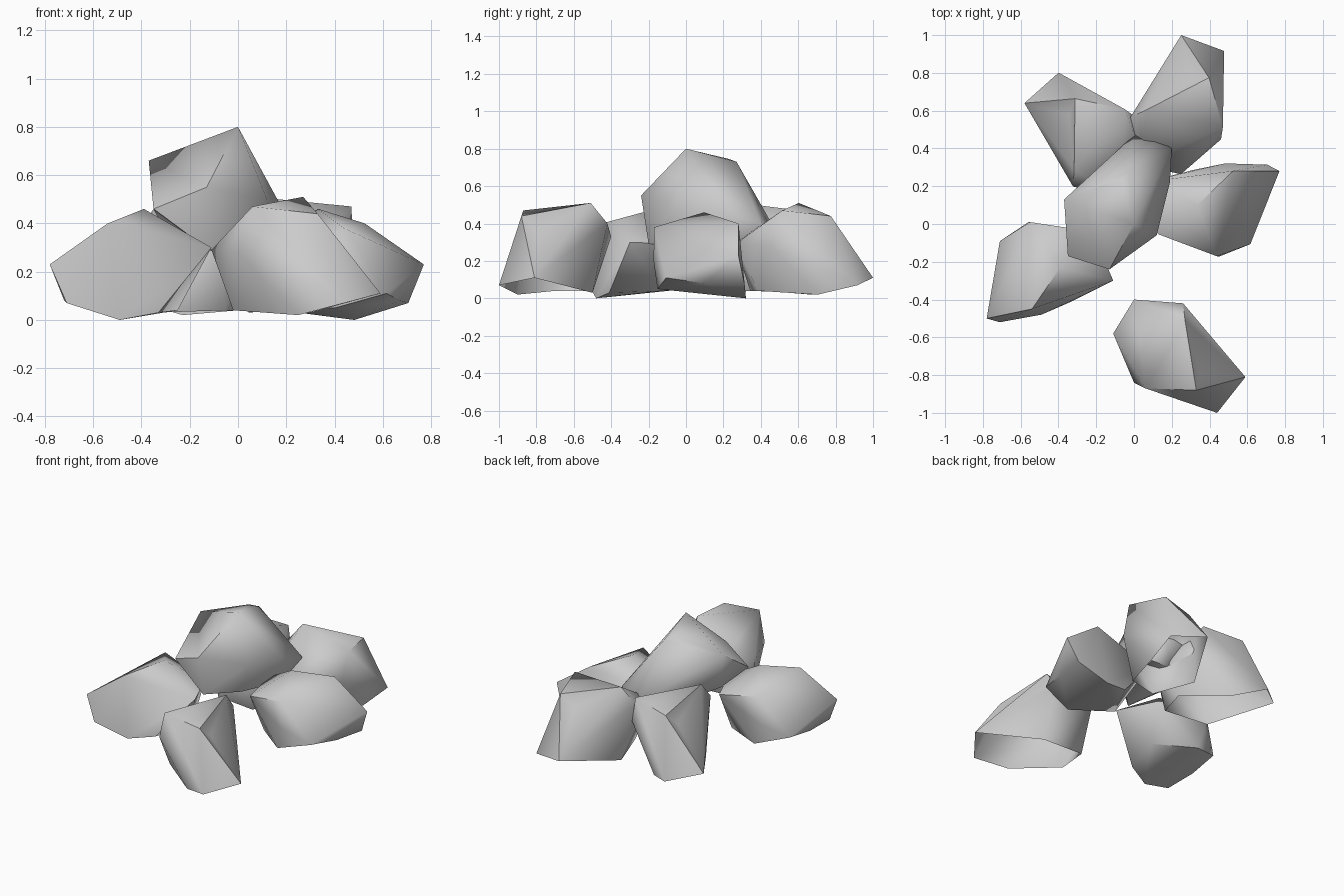
import bpy, bmesh, math
from mathutils import Matrix, Vector

if "Cube" in bpy.data.objects:
    bpy.data.objects.remove(bpy.data.objects["Cube"])

stone = bpy.data.materials.new("stone_grey")
stone.diffuse_color = (0.6, 0.6, 0.6, 1)
stone.use_nodes = True
stone.node_tree.nodes["Principled BSDF"].inputs["Base Color"].default_value = stone.diffuse_color


def rock_mesh(name, points, sharp, open_base=False, dent=None):
    """Chiselled boulder: convex hull around a few corner points."""
    bm = bmesh.new()
    for p in points:
        bm.verts.new(p)
    bmesh.ops.convex_hull(bm, input=bm.verts)
    loose = [v for v in bm.verts if not v.link_faces]
    bmesh.ops.delete(bm, geom=loose, context='VERTS')
    bmesh.ops.recalc_face_normals(bm, faces=bm.faces)
    bm.normal_update()
    if dent:  # push a chipped hollow into the nearest face
        spot = Vector(dent)
        near = min(bm.faces, key=lambda f: (f.calc_center_median() - spot).length)
        poked = bmesh.ops.poke(bm, faces=[near])
        poked["verts"][0].co = spot
        bm.normal_update()
    if open_base:  # hollow shell: drop the underside
        base = [f for f in bm.faces if f.normal.z < -0.7]
        bmesh.ops.delete(bm, geom=base, context='FACES')
    mesh = bpy.data.meshes.new(name)
    bm.to_mesh(mesh)
    bm.free()
    mesh.materials.append(stone)
    mesh.shade_smooth()
    mesh.set_sharp_from_angle(angle=math.radians(sharp))
    return mesh


def place(name, mesh, pivot=(0, 0), target=(0, 0), turn=0):
    """Turn the boulder about its pivot corner and move that corner to target."""
    obj = bpy.data.objects.new(name, mesh)
    obj.matrix_world = (Matrix.Translation((*target, 0))
                        @ Matrix.Rotation(math.radians(turn), 4, 'Z')
                        @ Matrix.Translation((-pivot[0], -pivot[1], 0)))
    bpy.context.collection.objects.link(obj)


# Boulder with a low pointed toe, hollow underneath
toe_rock = rock_mesh("toe_rock", [
    (0.59, -0.81, 0.11), (0.44, -1.0, 0.07), (0.27, -0.51, 0.51),
    (0.26, -0.42, 0.40), (0.0, -0.40, 0.33), (-0.11, -0.58, 0.29),
    (0.06, -0.87, 0.47), (0.33, -0.88, 0.44), (0.0, -0.84, 0.28),
    (0.0, -0.50, 0.04), (-0.02, -0.70, 0.04),
    (0.25, -0.90, 0.02), (0.30, -0.50, 0.03)],
    sharp=55, open_base=True, dent=(0.345, -0.79, 0.36))
place("front_rock", toe_rock)
place("back_right_rock", toe_rock, (0.59, -0.81), (0.25, 1.0), 108)
place("back_left_rock", toe_rock, (0.59, -0.81), (-0.58, 0.64), 170)

# Boulder with one flat split side
split_rock = rock_mesh("split_rock", [
    (-0.78, -0.50, 0.23), (-0.71, -0.52, 0.07), (-0.49, -0.48, 0.0),
    (-0.33, -0.41, 0.03), (-0.11, -0.30, 0.30), (-0.54, -0.45, 0.40),
    (-0.39, -0.23, 0.46), (-0.22, -0.04, 0.29), (-0.55, 0.01, 0.38),
    (-0.56, 0.01, 0.20), (-0.71, -0.09, 0.11), (-0.72, -0.30, 0.08),
    (-0.51, 0.0, 0.05), (-0.25, -0.13, 0.04)], sharp=50)
place("left_rock", split_rock)
place("right_rock", split_rock, (-0.78, -0.50), (0.77, 0.28), 168)

# Boulder resting on top of the pile, its narrow end pointing back
top_rock = rock_mesh("top_rock", [
    (0.0, 0.0, 0.80), (-0.08, 0.23, 0.745), (-0.03, 0.27, 0.73),
    (-0.37, 0.13, 0.66), (-0.12, 0.26, 0.62), (-0.03, 0.42, 0.40),
    (0.0, 0.47, 0.38), (0.12, 0.45, 0.38), (0.20, 0.40, 0.40),
    (0.19, 0.22, 0.45), (0.12, -0.06, 0.50), (-0.13, -0.24, 0.55),
    (-0.35, -0.17, 0.46), (-0.12, -0.20, 0.29), (0.05, -0.03, 0.29),
    (-0.33, 0.10, 0.42), (0.02, 0.38, 0.25), (0.16, 0.36, 0.26)], sharp=60)
place("top_rock", top_rock)
